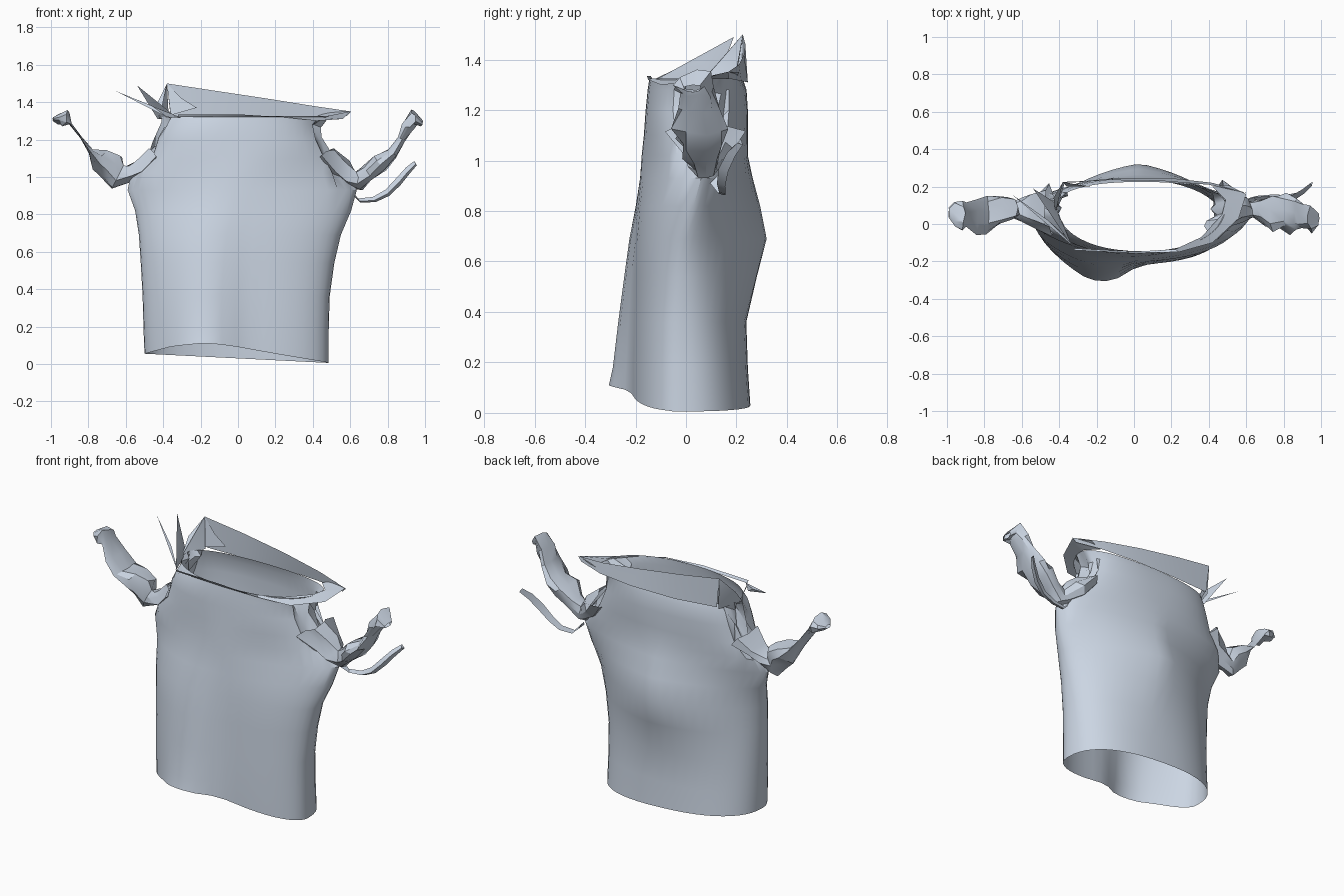
import bpy, math, random
from mathutils import Vector

random.seed(4)
cloth = bpy.data.materials.new("cloth")
cloth.diffuse_color = (.60, .67, .77, 1)


def make(name, verts, faces, angle=40):
    me = bpy.data.meshes.new(name)
    me.from_pydata([tuple(v) for v in verts], [], faces)
    me.update()
    me.materials.append(cloth)
    ob = bpy.data.objects.new(name, me)
    bpy.context.collection.objects.link(ob)
    bpy.ops.object.select_all(action='DESELECT')
    ob.select_set(True)
    bpy.context.view_layer.objects.active = ob
    bpy.ops.object.shade_smooth_by_angle(angle=math.radians(angle))
    return ob


def loft(rings, closed=True):
    n = len(rings[0])
    verts = [v for r in rings for v in r]
    faces = []
    for i in range(len(rings) - 1):
        for j in range(n if closed else n - 1):
            k = (j + 1) % n
            faces.append((i*n + j, i*n + k, (i+1)*n + k, (i+1)*n + j))
    return verts, faces


def lerp_points(x, pts):
    for (x0, y0), (x1, y1) in zip(pts, pts[1:]):
        if x <= x1:
            return y0 + (y1 - y0) * max(0, x - x0) / (x1 - x0)
    return pts[-1][1]


def spow(c, e):
    return math.copysign(abs(c) ** e, c)


# Torso shell: z, left x, right x, front y, back y, side y, front and back roundness
levels = [
    (0.00, -.50, .485, -.215, .255, -.02, 2.2, 2.4),
    (0.18, -.505, .485, -.215, .245, -.02, 2.2, 2.3),
    (0.36, -.51, .49, -.21, .235, -.02, 2.2, 2.2),
    (0.54, -.52, .515, -.205, .24, -.01, 2.1, 2.0),
    (0.69, -.53, .55, -.20, .25, 0.00, 2.0, 1.85),
    (0.82, -.55, .605, -.19, .25, 0.03, 1.75, 1.7),
    (0.93, -.59, .635, -.18, .245, 0.06, 1.6, 1.6),
    (1.02, -.60, .60, -.175, .245, 0.07, 1.65, 1.7),
    (1.10, -.51, .53, -.167, .245, 0.08, 2.0, 2.0),
    (1.20, -.46, .47, -.16, .245, 0.08, 2.3, 2.3),
    (1.28, -.43, .45, -.152, .24, 0.08, 2.3, 2.4),
    (1.325, -.41, .49, -.145, .225, 0.10, 2.2, 2.3),
]
FOLD = [(-.5, 0), (-.42, .25), (-.27, .85), (-.18, 1), (-.09, .75), (.02, .1), (.1, 0), (1, 0)]
HEM = [(-.5, .055), (-.35, .095), (-.18, .112), (-.05, .10), (.2, .055), (.48, .008)]
N = 48
rings = []
for z, xl, xr, yf, yb, yc, nf, nb in levels:
    ring = []
    for j in range(N):
        a = 2 * math.pi * j / N
        c, s = math.cos(a), math.sin(a)
        n = nb if s > 0 else nf
        x = (xl + xr) / 2 + (xr - xl) / 2 * spow(c, 2 / n)
        y = yc + ((yb if s > 0 else yf) - yc) * abs(s) ** (2 / n)
        zz = z
        if s < -0.1:                       # front fold, strongest at the hem
            y -= max(0, .105 - .1 * z) * lerp_points(x, FOLD)
        if s > 0.1:                        # bulge across the back
            y += .075 * max(0, 1 - abs(z - .68) / .34) * max(0, 1 - abs(x - .03) / .45)
        if z == 0:                         # slanted hem, raised at the front
            zz = lerp_points(x, HEM) if s < 0 else .03 - .05 * x
            if s < 0 and abs(c) > .97:
                zz = min(zz, .03 - .05 * x)
        if 1.0 < z < 1.3 and abs(c) > .88:  # crumpled armholes
            x -= math.copysign(random.uniform(0, .05), c)
            y += random.uniform(-.01, .01)
            zz += random.uniform(-.02, .02)
        ring.append((x, y, zz))
    rings.append(ring)
make("torso_shell", *loft(rings), 35)

# Folded neck lip around the right front
lip = [[(-.32, -.13, 1.32), (.0, -.148, 1.32), (.22, -.135, 1.325), (.36, -.07, 1.325),
        (.47, .05, 1.325), (.49, .13, 1.325), (.42, .20, 1.325)],
       [(-.32, -.14, 1.335), (.0, -.155, 1.335), (.24, -.15, 1.32), (.42, -.10, 1.30),
        (.56, .03, 1.31), (.60, .16, 1.35), (.50, .21, 1.35)]]
make("neck_lip", *loft(lip, False))

# Long torn band standing along the back of the neck
band = [[(-.36, .22, 1.32), (-.1, .245, 1.31), (.2, .245, 1.31), (.42, .22, 1.315), (.58, .17, 1.325)],
        [(-.38, .225, 1.50), (-.13, .235, 1.462), (.15, .23, 1.42), (.4, .21, 1.38), (.605, .165, 1.35)]]
make("neck_back_band", *loft(band, False))

# Torn spikes at the left shoulder
spikes = [[(-.30, -.14, 1.315), (-.38, -.05, 1.32), (-.655, .16, 1.46), (-.46, .02, 1.38)],
          [(-.33, -.12, 1.32), (-.43, .12, 1.31), (-.54, .19, 1.49), (-.44, .06, 1.40)],
          [(-.42, .06, 1.31), (-.37, .22, 1.31), (-.38, .225, 1.50), (-.43, .14, 1.40)],
          [(-.38, .225, 1.50), (-.36, .20, 1.33), (-.22, .20, 1.37), (-.30, .21, 1.42)]]
for i, q in enumerate(spikes):
    make(f"neck_spike_{i + 1}", q, [(0, 1, 3), (1, 2, 3), (2, 0, 3)] if i < 3 else [(0, 1, 2, 3)])


def sleeve(name, path, jitter):
    """path: x, y, z, half width in y, half thickness"""
    rings, sides = [], 9
    for i, (x, y, z, wy, wt) in enumerate(path):
        p, q = path[max(i-1, 0)], path[min(i+1, len(path)-1)]
        t = Vector((q[0]-p[0], 0, q[2]-p[2])).normalized()
        nrm = Vector((-t.z, 0, t.x))
        ring = []
        for j in range(sides):
            a = 2 * math.pi * j / sides
            f = 1 + random.uniform(-jitter, jitter)
            v = Vector((x, y, z)) + Vector((0, 1, 0)) * wy * math.cos(a) * f \
                + nrm * wt * math.sin(a) * f
            v += t * random.uniform(-1, 1) * jitter * min(wt, .04)
            ring.append(v)
        rings.append(ring)
    return make(name, *loft(rings), 28)


# Crumpled sleeves
sleeve("right_sleeve", [
    (.47, .07, 1.12, .13, .05), (.54, .08, 1.04, .09, .06), (.60, .08, .99, .06, .05),
    (.64, .07, .98, .045, .055), (.69, .07, 1.02, .07, .045), (.76, .06, 1.08, .10, .045),
    (.82, .06, 1.13, .10, .03), (.87, .05, 1.20, .08, .02), (.91, .04, 1.27, .07, .035),
    (.94, .03, 1.315, .07, .045), (.985, .02, 1.285, .035, .015)], .3)
sleeve("left_sleeve", [
    (-.45, .07, 1.12, .12, .04), (-.52, .07, 1.05, .09, .05), (-.58, .07, 1.02, .06, .04),
    (-.64, .08, 1.00, .045, .06), (-.68, .08, 1.06, .06, .07), (-.73, .07, 1.09, .08, .06),
    (-.785, .05, 1.14, .105, .015), (-.84, .05, 1.21, .105, .005), (-.895, .05, 1.285, .085, .008),
    (-.92, .05, 1.315, .07, .045), (-.96, .05, 1.31, .065, .025), (-.99, .06, 1.31, .03, .01)], .3)

# Loose strap under the right sleeve
strap = [(.61, .12, .91, .03), (.65, .14, .87, .015), (.73, .145, .875, .018), (.80, .14, .91, .022),
         (.86, .15, .97, .025), (.91, .18, 1.03, .022), (.95, .215, 1.07, .015)]
edge = [[(x - w * .5, y + w * .2, z + w) for x, y, z, w in strap],
        [(x, y - w * .8, z) for x, y, z, w in strap],
        [(x + w * .4, y + w * .7, z - w * .5) for x, y, z, w in strap]]
make("loose_strap", *loft(edge + edge[:1], False))
